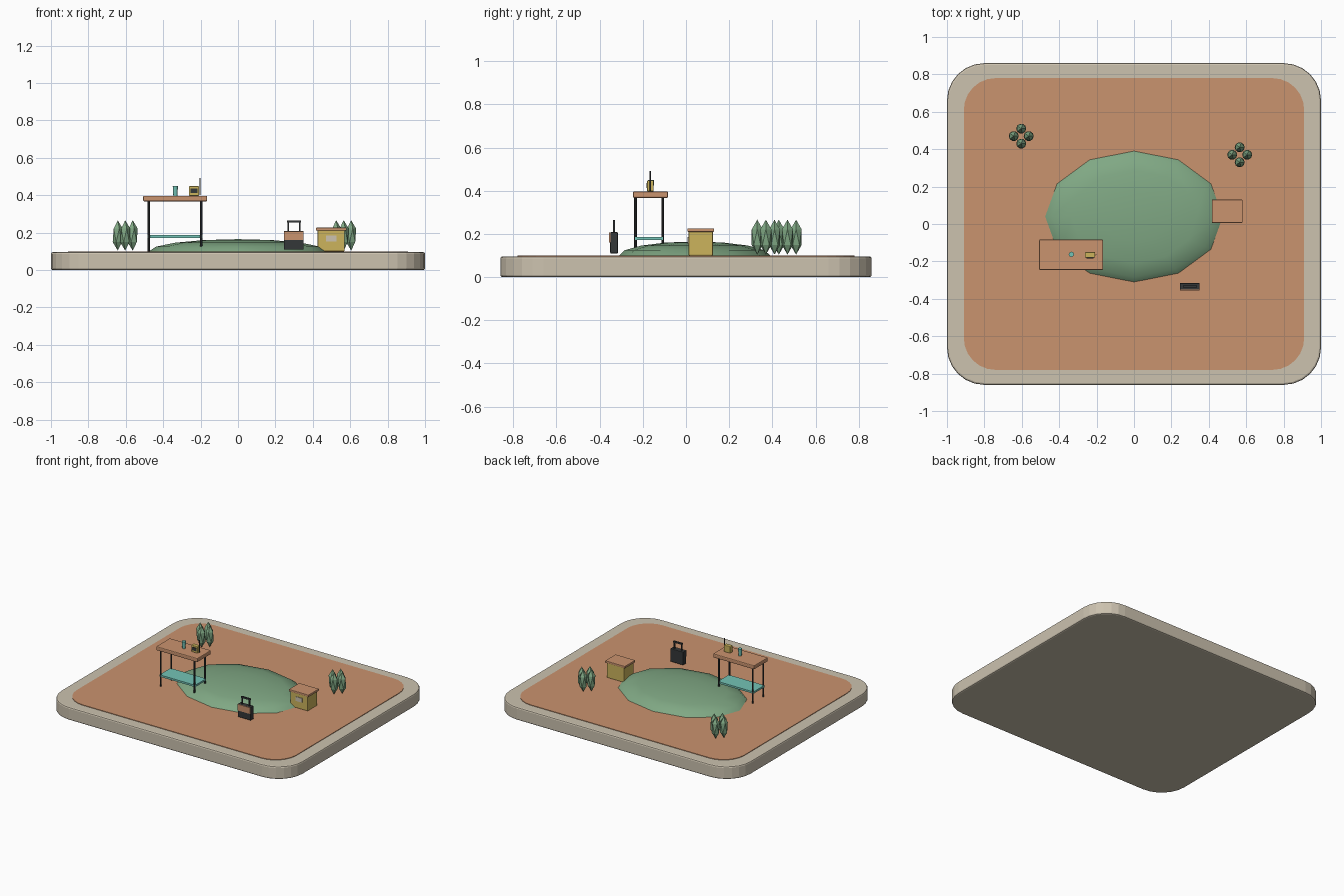
import bpy, bmesh, math
from mathutils import Matrix

if "Cube" in bpy.data.objects:
    bpy.data.objects.remove(bpy.data.objects["Cube"])

def lin(c):
    return c / 12.92 if c <= 0.04045 else ((c + 0.055) / 1.055) ** 2.4

def mat(name, r, g, b):
    m = bpy.data.materials.new(name)
    m.diffuse_color = (lin(r / 255), lin(g / 255), lin(b / 255), 1)
    m.use_nodes = True
    m.node_tree.nodes["Principled BSDF"].inputs["Base Color"].default_value = m.diffuse_color
    return m

STONE = mat("pale stone", 204, 194, 175)
CLAY = mat("clay orange", 202, 147, 110)
GREEN = mat("leaf green", 128, 168, 132)
DARK = mat("charcoal", 52, 55, 56)
TEAL = mat("teal", 116, 196, 182)
YELLOW = mat("mustard", 204, 180, 92)

def finish(name, bm, m, smooth=None, bevel=0):
    bmesh.ops.recalc_face_normals(bm, faces=bm.faces)
    me = bpy.data.meshes.new(name)
    bm.to_mesh(me)
    bm.free()
    me.materials.append(m)
    ob = bpy.data.objects.new(name, me)
    bpy.context.collection.objects.link(ob)
    if bevel:
        mod = ob.modifiers.new("bevel", 'BEVEL')
        mod.width, mod.segments, mod.limit_method = bevel, 2, 'ANGLE'
        mod.angle_limit = math.radians(50)
    if smooth:
        bpy.ops.object.select_all(action='DESELECT')
        bpy.context.view_layer.objects.active = ob
        ob.select_set(True)
        bpy.ops.object.shade_smooth_by_angle(angle=math.radians(smooth))
    return ob

def box(name, x0, x1, y0, y1, z0, z1, m, bevel=0):
    bm = bmesh.new()
    bmesh.ops.create_cube(bm, size=1, matrix=Matrix.Translation(
        ((x0 + x1) / 2, (y0 + y1) / 2, (z0 + z1) / 2))
        @ Matrix.Diagonal((x1 - x0, y1 - y0, z1 - z0, 1)))
    return finish(name, bm, m, bevel=bevel)

def cyl(name, x, y, z0, z1, r0, r1, m, n=12):
    bm = bmesh.new()
    bmesh.ops.create_cone(bm, cap_ends=True, segments=n, radius1=r0, radius2=r1,
                          depth=z1 - z0, matrix=Matrix.Translation((x, y, (z0 + z1) / 2)))
    return finish(name, bm, m, smooth=40)

def rounded_slab(name, hx, hy, r, z0, z1, m, bevel=0):
    bm = bmesh.new()
    vs = []
    for q, (sx, sy) in enumerate([(1, 1), (-1, 1), (-1, -1), (1, -1)]):
        for i in range(7):
            a = (q + i / 6) * math.pi / 2
            vs.append(bm.verts.new((sx * (hx - r) + r * math.cos(a),
                                    sy * (hy - r) + r * math.sin(a), z0)))
    f = bm.faces.new(vs)
    up = bmesh.ops.extrude_face_region(bm, geom=[f])["geom"]
    bmesh.ops.translate(bm, vec=(0, 0, z1 - z0),
                        verts=[v for v in up if isinstance(v, bmesh.types.BMVert)])
    return finish(name, bm, m, bevel=bevel)

# base and ground
rounded_slab("base_slab", 1.0, 0.86, 0.2, 0, 0.096, STONE, 0.01)
rounded_slab("ground_inset", 0.91, 0.78, 0.17, 0.09, 0.1, CLAY)

# low mound: upper half of a flattened sphere
bm = bmesh.new()
bmesh.ops.create_uvsphere(bm, u_segments=12, v_segments=8, radius=1)
bmesh.ops.delete(bm, geom=[v for v in bm.verts if v.co.z < -0.01], context='VERTS')
bm.transform(Matrix.Translation((0, 0.04, 0.1)) @ Matrix.Diagonal((0.475, 0.35, 0.065, 1)))
finish("grass_mound", bm, GREEN, smooth=35)

# bushes: four tall low-poly blobs each
for side, bx, by in (("left", -0.603, 0.47), ("right", 0.565, 0.37)):
    for i in range(4):
        a = i * math.pi / 2
        bm = bmesh.new()
        bmesh.ops.create_icosphere(bm, subdivisions=1, radius=1)
        bm.transform(Matrix.Translation((bx + 0.04 * math.cos(a), by + 0.04 * math.sin(a), 0.185))
                     @ Matrix.Diagonal((0.03, 0.03, 0.081, 1)))
        finish(f"{side}_bush_{i}", bm, GREEN)

# table
box("table_top", -0.507, -0.165, -0.246, -0.083, 0.367, 0.397, CLAY, 0.006)
for i, x in enumerate((-0.477, -0.197)):
    for j, y in enumerate((-0.234, -0.108)):
        cyl(f"table_leg_{i}{j}", x, y, 0.1, 0.37, 0.006, 0.006, DARK, 8)
box("table_shelf", -0.485, -0.19, -0.236, -0.106, 0.172, 0.186, TEAL)

# cup and radio on the table
cyl("cup", -0.335, -0.162, 0.397, 0.45, 0.011, 0.014, TEAL)
box("radio_body", -0.262, -0.208, -0.18, -0.15, 0.397, 0.448, YELLOW, 0.004)
box("radio_speaker", -0.253, -0.217, -0.184, -0.179, 0.412, 0.436, DARK)
cyl("radio_aerial", -0.204, -0.165, 0.40, 0.492, 0.003, 0.003, DARK, 8)

# suitcase
box("case_body", 0.245, 0.351, -0.351, -0.316, 0.11, 0.208, DARK, 0.003)
box("case_front_panel", 0.247, 0.349, -0.356, -0.35, 0.16, 0.207, CLAY)
for i, x in enumerate((0.265, 0.325)):
    box(f"case_handle_post_{i}", x, x + 0.008, -0.338, -0.329, 0.2, 0.262, DARK)
box("case_handle_grip", 0.262, 0.336, -0.339, -0.328, 0.253, 0.264, DARK)

# crate with lid
box("crate_body", 0.426, 0.57, 0.012, 0.125, 0.1, 0.213, YELLOW, 0.004)
box("crate_lid", 0.416, 0.58, 0.006, 0.13, 0.21, 0.226, CLAY, 0.003)
box("crate_label", 0.47, 0.526, 0.008, 0.013, 0.153, 0.185, STONE)
